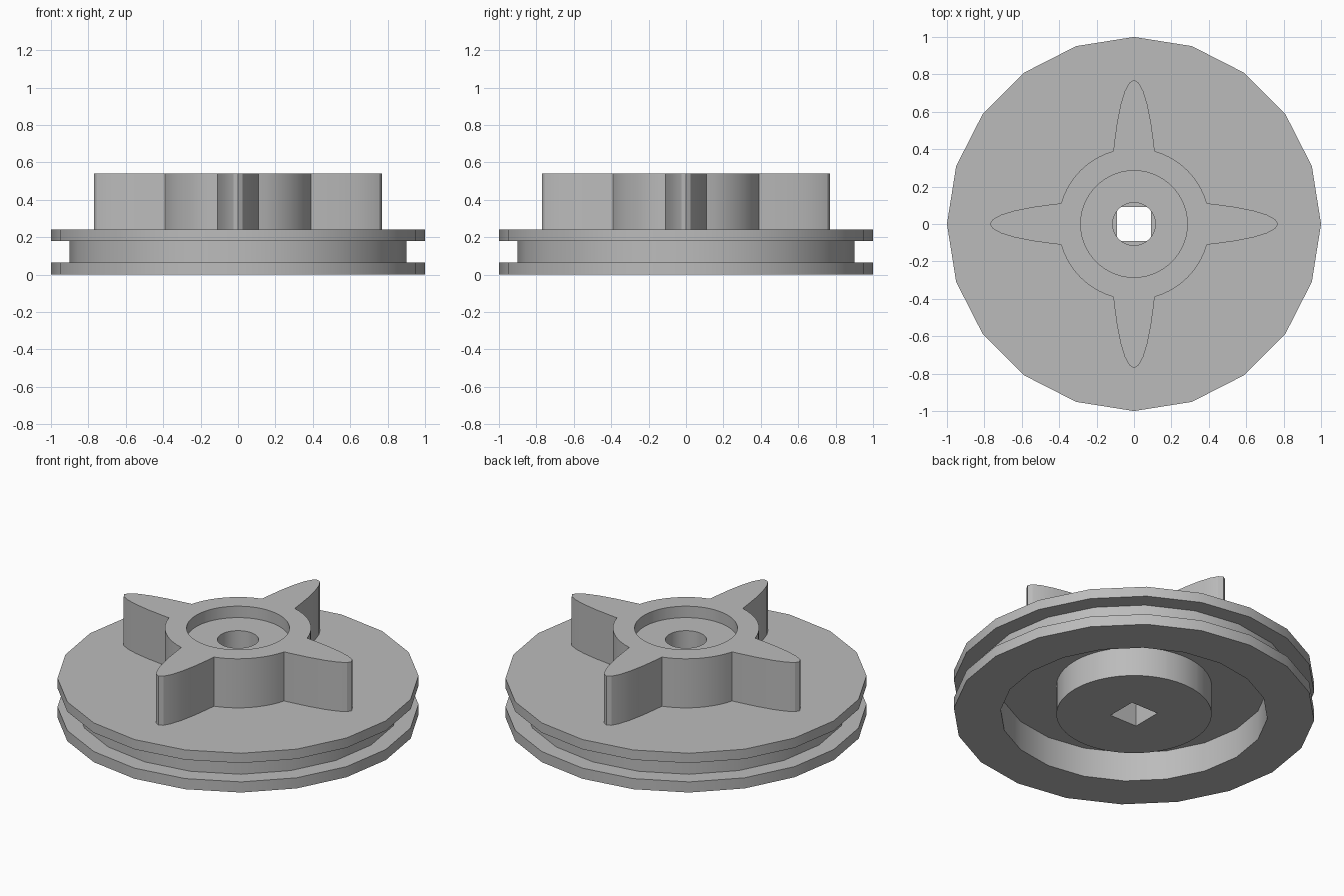
import bpy, bmesh, math

cube = bpy.data.objects.get("Cube")
if cube:
    bpy.data.objects.remove(cube, do_unlink=True)

grey = bpy.data.materials.new("plain grey")
grey.use_nodes = True
colour = (0.5, 0.5, 0.5, 1)
grey.diffuse_color = colour
grey.node_tree.nodes["Principled BSDF"].inputs["Base Color"].default_value = colour


def loft(name, loops):
    """Join matching loops of points into a closed skin."""
    bm = bmesh.new()
    rings = [[bm.verts.new(p) for p in loop] for loop in loops]
    for low, high in zip(rings, rings[1:]):
        for i in range(len(low)):
            j = (i + 1) % len(low)
            bm.faces.new((low[i], low[j], high[j], high[i]))
    mesh = bpy.data.meshes.new(name)
    bm.to_mesh(mesh)
    bm.free()
    mesh.materials.append(grey)
    obj = bpy.data.objects.new(name, mesh)
    bpy.context.collection.objects.link(obj)
    bpy.ops.object.select_all(action="DESELECT")
    obj.select_set(True)
    bpy.context.view_layer.objects.active = obj
    bpy.ops.object.shade_smooth_by_angle(angle=math.radians(28))
    return obj


def ring(angles, radius, z):
    return [(radius * math.cos(a), radius * math.sin(a), z) for a in angles]


# Grooved disc with a deep annular pocket underneath
FLANGE, GROOVE, POCKET, HUB = 1.0, 0.9, 0.74, 0.405
LIP, SHELF, DECK, TOP = 0.065, 0.18, 0.24, 0.54
disc_angles = [math.tau * i / 20 for i in range(20)]
disc_profile = [(0.36, SHELF), (POCKET, SHELF), (POCKET, 0), (FLANGE, 0),
                (FLANGE, LIP), (GROOVE, LIP), (GROOVE, SHELF),
                (FLANGE, SHELF), (FLANGE, DECK), (0.36, DECK)]
loft("grooved_disc", [ring(disc_angles, r, z) for r, z in disc_profile])

# Four-winged hub outline: elliptical blades joined by round arcs
LONG, WIDE = 0.77, 0.128
t_end = math.acos(math.sqrt((HUB**2 - WIDE**2) / (LONG**2 - WIDE**2)))
step = math.tau / 32
count = int(t_end / step)
params = [-t_end] + [step * i for i in range(-count, count + 1)] + [t_end]
blade = [(LONG * math.cos(t), WIDE * math.sin(t)) for t in params]
start = math.atan2(blade[-1][1], blade[-1][0])
arc_steps = 10
for i in range(1, arc_steps):
    a = start + (math.pi / 2 - 2 * start) * i / arc_steps
    blade.append((HUB * math.cos(a), HUB * math.sin(a)))

outline = []
for quarter in range(4):
    c, s = [(1, 0), (0, 1), (-1, 0), (0, -1)][quarter]
    outline += [(c * x - s * y, s * x + c * y) for x, y in blade]
hub_angles = [math.atan2(y, x) for x, y in outline]


def square(half, z):
    points = []
    for a in hub_angles:
        r = half / max(abs(math.cos(a)), abs(math.sin(a)))
        points.append((r * math.cos(a), r * math.sin(a), z))
    return points


# Winged hub, round recess, round bore, square socket and lower boss
RECESS, BORE, SOCKET, BOSS, FLOOR = 0.285, 0.114, 0.092, 0.43, 0.47
loft("winged_hub", [
    [(x, y, DECK) for x, y in outline],
    [(x, y, TOP) for x, y in outline],
    ring(hub_angles, RECESS, TOP),
    ring(hub_angles, RECESS, FLOOR),
    ring(hub_angles, BORE, FLOOR),
    ring(hub_angles, BORE, DECK),
    square(SOCKET, DECK),
    square(SOCKET, 0),
    ring(hub_angles, BOSS, 0),
    ring(hub_angles, BOSS, SHELF),
])
